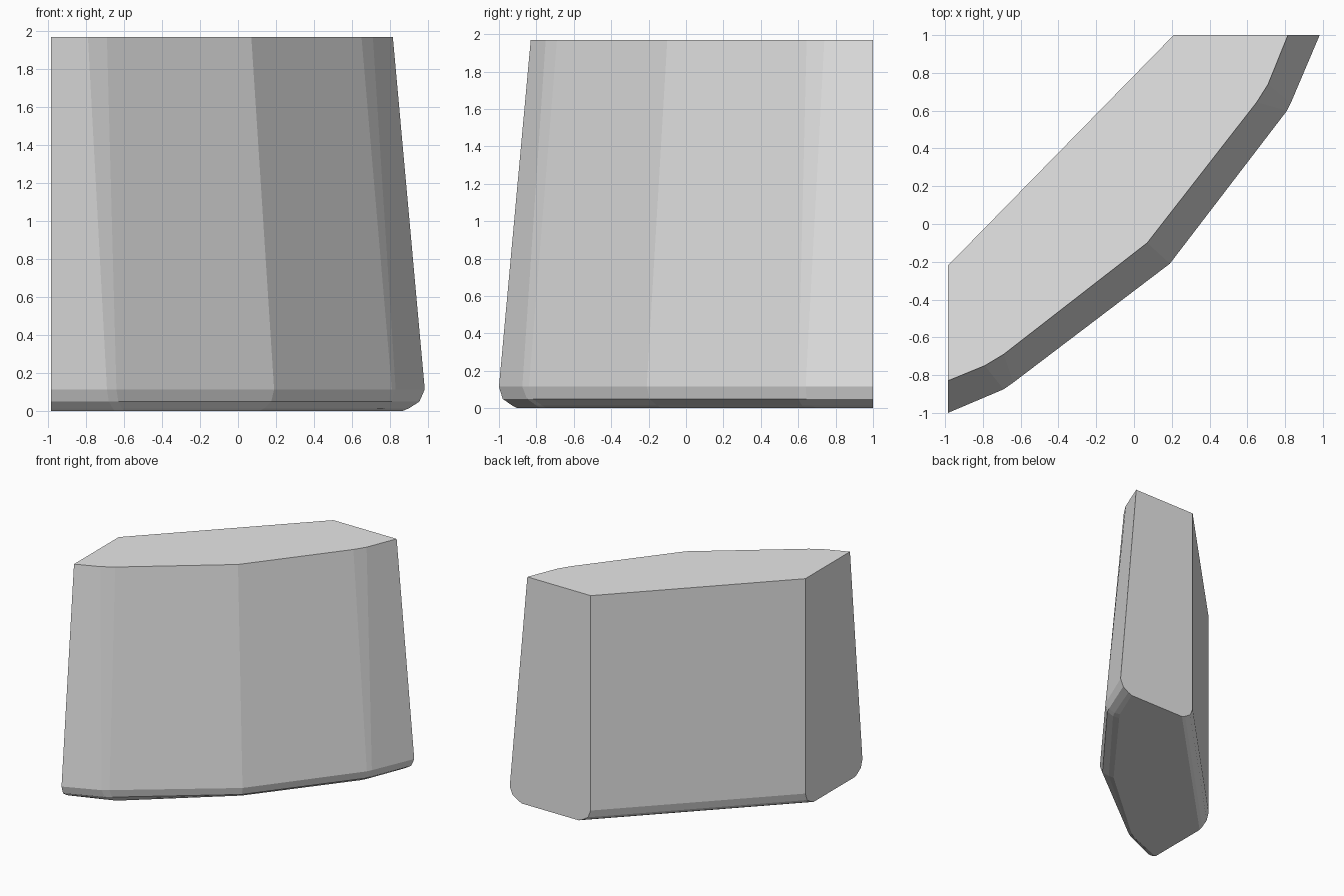
import bpy
import bmesh

if "Cube" in bpy.data.objects:
    bpy.data.objects.remove(bpy.data.objects["Cube"])

# Colour
grey = bpy.data.materials.new("light_grey")
grey.diffuse_color = (0.8, 0.8, 0.8, 1)
grey.use_nodes = True
grey.node_tree.nodes["Principled BSDF"].inputs["Base Color"].default_value = grey.diffuse_color

# Outlines by height: two back corners, then the faceted front from left to right
BACK_LEFT, BACK_RIGHT = (-0.985, -0.22), (0.21, 1.0)
rings = [
    (0.0, 0.115, [(-0.985, -0.90), (-0.65, -0.775), (-0.60, -0.745), (0.11, -0.13),
                  (0.70, 0.645), (0.74, 0.70), (0.865, 1.0)]),
    (0.015, 0.08, [(-0.985, -0.93), (-0.66, -0.80), (-0.61, -0.77), (0.14, -0.155),
                   (0.745, 0.62), (0.77, 0.67), (0.90, 1.0)]),
    (0.05, 0.025, [(-0.985, -0.98), (-0.68, -0.85), (-0.63, -0.82), (0.175, -0.195),
                   (0.79, 0.60), (0.81, 0.645), (0.955, 1.0)]),
    (0.115, 0.0, [(-0.985, -1.0), (-0.69, -0.875), (-0.64, -0.84), (0.19, -0.21),
                  (0.81, 0.60), (0.83, 0.64), (0.983, 1.0)]),
    (1.97, 0.0, [(-0.985, -0.83), (-0.79, -0.75), (-0.69, -0.69), (0.07, -0.10),
                 (0.65, 0.645), (0.71, 0.74), (0.815, 1.0)]),
]

# Tapered block with a rounded-under base
bm = bmesh.new()
loops = []
for z, inset, front in rings:
    outline = front + [(BACK_RIGHT[0] + inset, BACK_RIGHT[1]),
                       (BACK_LEFT[0], BACK_LEFT[1] - inset)]
    loops.append([bm.verts.new((x, y, z)) for x, y in outline])
for low, high in zip(loops, loops[1:]):
    for i in range(len(low)):
        j = (i + 1) % len(low)
        bm.faces.new((low[i], low[j], high[j], high[i]))
bm.faces.new(list(reversed(loops[0])))
bm.faces.new(loops[-1])
bmesh.ops.recalc_face_normals(bm, faces=bm.faces[:])

mesh = bpy.data.meshes.new("tapered_block")
bm.to_mesh(mesh)
bm.free()
mesh.materials.append(grey)
block = bpy.data.objects.new("tapered_block", mesh)
bpy.context.collection.objects.link(block)
